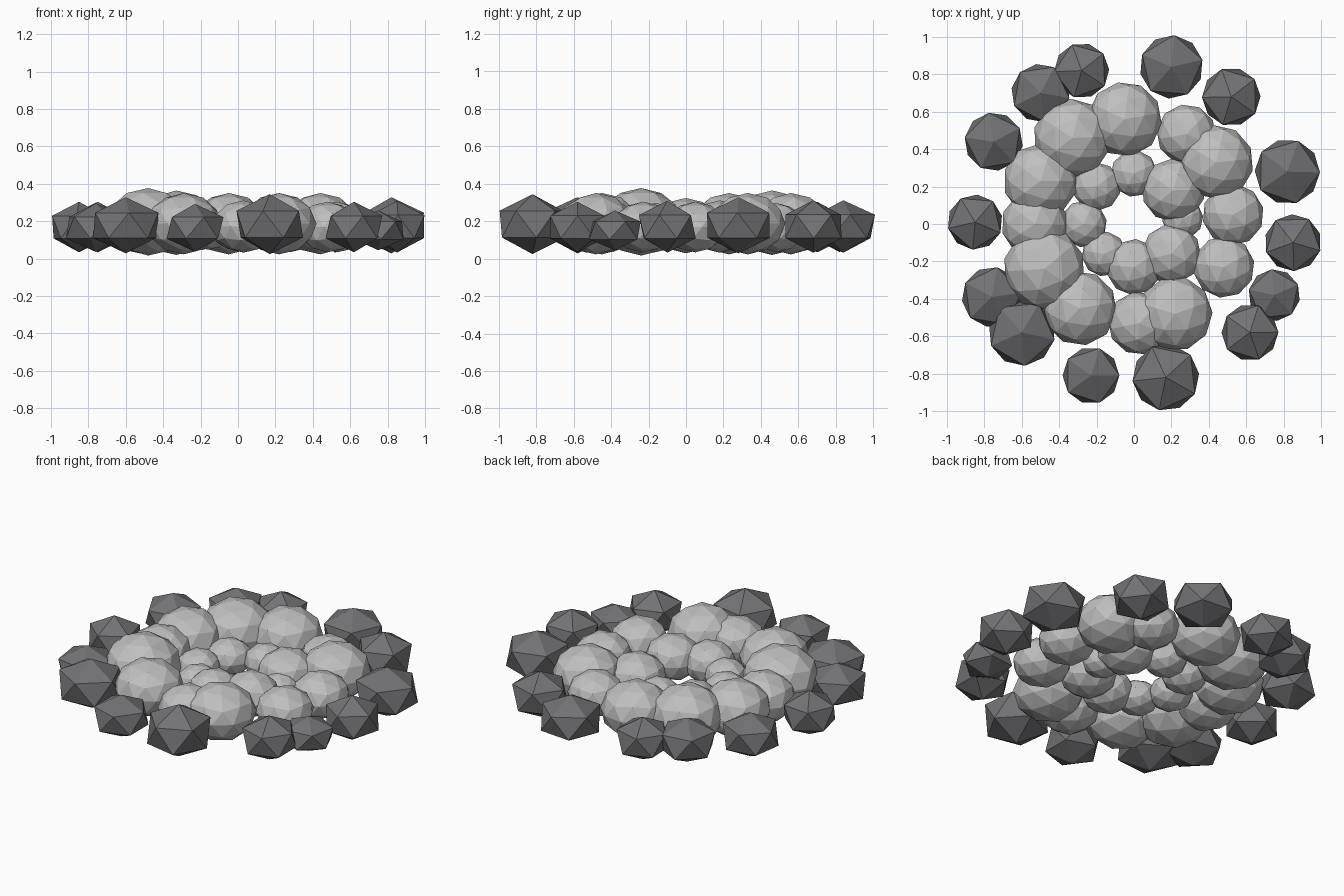
import bpy
import math
import random

random.seed(4)

default_cube = bpy.data.objects.get("Cube")
if default_cube:
    bpy.data.objects.remove(default_cube, do_unlink=True)


def make_material(name, colour):
    material = bpy.data.materials.new(name)
    material.use_nodes = True
    material.diffuse_color = colour
    material.node_tree.nodes["Principled BSDF"].inputs["Base Color"].default_value = colour
    return material


dark_stone = make_material("dark grey stone", (0.17, 0.17, 0.18, 1))
light_stone = make_material("light grey stone", (0.52, 0.52, 0.52, 1))


def make_stone(name, x, y, radius, half_height, detail, turn, material):
    """A flattened, flat-shaded faceted stone; bigger stones sit higher."""
    bpy.ops.mesh.primitive_ico_sphere_add(subdivisions=detail, radius=1)
    stone = bpy.context.object
    stone.name = name
    stone.data.name = name
    stone.location = (x, y, 0.085 + 0.62 * half_height)
    stone.scale = (radius, radius, half_height)
    stone.rotation_euler.z = turn
    stone.data.materials.append(material)
    return stone


# Outer circle of coarse dark stones: x, y, radius, half height
border_stones = [
    (0.2, 0.84, 0.19, 0.14), (0.52, 0.68, 0.175, 0.14),
    (0.82, 0.28, 0.195, 0.15), (0.85, -0.1, 0.17, 0.138),
    (0.75, -0.38, 0.155, 0.106), (0.62, -0.58, 0.17, 0.135),
    (0.17, -0.82, 0.2, 0.16), (-0.23, -0.81, 0.17, 0.128),
    (-0.6, -0.58, 0.2, 0.15), (-0.76, -0.39, 0.18, 0.13),
    (-0.85, 0.01, 0.165, 0.135), (-0.75, 0.44, 0.175, 0.135),
    (-0.5, 0.7, 0.175, 0.135), (-0.28, 0.82, 0.165, 0.13),
]
for x, y, radius, half_height in border_stones:
    make_stone("border_stone", x, y, radius, half_height, 1,
               random.uniform(0, math.tau), dark_stone)

# Rings of rounder light stones: x, y, radius
middle_ring = [
    (0.44, 0.33, 0.2), (0.28, 0.48, 0.16), (-0.05, 0.56, 0.2),
    (-0.33, 0.46, 0.21), (-0.5, 0.23, 0.2), (-0.53, 0, 0.18),
    (-0.48, -0.24, 0.22), (-0.29, -0.45, 0.2), (0.03, -0.53, 0.17),
    (0.22, -0.48, 0.2), (0.48, -0.23, 0.165), (0.53, 0.05, 0.165),
]
inner_ring = [
    (0.21, 0.18, 0.17), (0, 0.27, 0.125), (-0.2, 0.2, 0.13),
    (-0.27, 0, 0.125), (-0.16, -0.16, 0.12), (0, -0.23, 0.15),
    (0.2, -0.16, 0.16), (0.26, 0.03, 0.11),
]
for name, ring in (("middle_ring_stone", middle_ring), ("inner_ring_stone", inner_ring)):
    for x, y, radius in ring:
        make_stone(name, x, y, radius, radius * 0.82, 2,
                   random.uniform(0, math.tau), light_stone)
